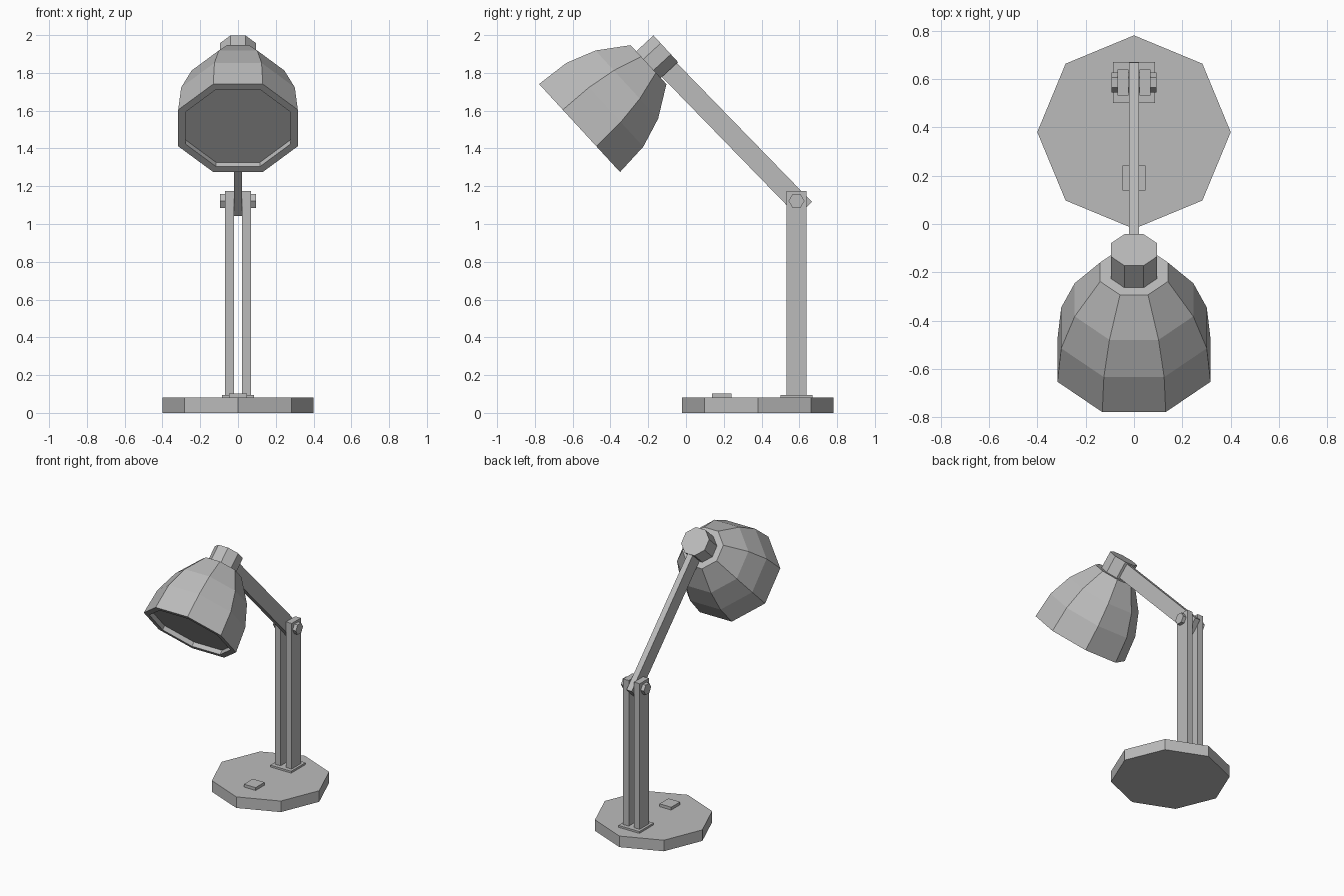
import bpy, bmesh
from math import pi, cos, sin, radians
from mathutils import Matrix, Vector

old = bpy.data.objects.get("Cube")
if old:
    bpy.data.objects.remove(old, do_unlink=True)

GREY = 0.5
grey = bpy.data.materials.new("plain_grey")
grey.use_nodes = True
grey.diffuse_color = (GREY, GREY, GREY, 1)
grey.node_tree.nodes["Principled BSDF"].inputs["Base Color"].default_value = (GREY, GREY, GREY, 1)


def finish(name, bm, matrix=Matrix()):
    bmesh.ops.recalc_face_normals(bm, faces=bm.faces)
    mesh = bpy.data.meshes.new(name)
    bm.to_mesh(mesh)
    bm.free()
    mesh.materials.append(grey)
    obj = bpy.data.objects.new(name, mesh)
    obj.matrix_world = matrix
    bpy.context.collection.objects.link(obj)
    return obj


def box(name, size, centre, tilt=0):
    bm = bmesh.new()
    bmesh.ops.create_cube(bm, size=1)
    bmesh.ops.scale(bm, vec=size, verts=bm.verts)
    return finish(name, bm, Matrix.Translation(centre) @ Matrix.Rotation(tilt, 4, 'X'))


def lathe(name, profile, sides, matrix, phase=0):
    """Closed faceted solid from (radius, height) rings, capped at both ends."""
    bm = bmesh.new()
    rings = [[bm.verts.new((r * cos(phase + 2 * pi * i / sides),
                            r * sin(phase + 2 * pi * i / sides), h))
              for i in range(sides)] for r, h in profile]
    for a, b in zip(rings, rings[1:]):
        for i in range(sides):
            j = (i + 1) % sides
            bm.faces.new((a[i], a[j], b[j], b[i]))
    bm.faces.new(rings[0])
    bm.faces.new(rings[-1])
    return finish(name, bm, matrix)


# Base with mounting plate and switch
BASE_TOP = 0.082
lathe("base", [(0.4, 0), (0.4, BASE_TOP)], 8, Matrix.Translation((0, 0.38, 0)))
POST_Y = 0.585
box("mounting_plate", (0.172, 0.168, 0.03), (0, POST_Y, 0.081))
box("switch", (0.096, 0.104, 0.03), (0, 0.19, 0.088))

# Twin posts and the hinge bolt heads
HINGE_Z = 1.122
for side, label in ((1, "left"), (-1, "right")):
    box(label + "_post", (0.046, 0.108, 1.09), (side * 0.045, POST_Y, 0.63))
    turn = Matrix.Rotation(side * pi / 2, 4, 'Y')
    lathe(label + "_hinge_bolt", [(0.042, 0.015), (0.042, 0.094)], 6,
          Matrix.Translation((0, POST_Y, HINGE_Z)) @ turn, pi / 2)

# Slanted arm, running from the hinge into the lamp neck
lower = Vector((0, 0.628, 1.079))
along = Vector((0, -0.697, 0.717))
length = 1.10
tilt = -radians(45.8)
box("arm", (0.042, length, 0.108), lower + along * length / 2, tilt)

# Lamp head: local z runs from the open rim up to the neck
head = Matrix.Translation((0, -0.5635, 1.508)) @ Matrix.Rotation(-radians(47.4), 4, 'X')
FLAT = 1 / cos(pi / 8)      # flat-to-flat radius to corner radius


def octagon(name, profile):
    lathe(name, [(r * FLAT, h) for r, h in profile], 8, head, pi / 8)


# Shade with a flat rim and a shallow recessed underside
octagon("shade", [(0.278, 0.033), (0.278, 0), (0.3165, 0), (0.301, 0.182),
                  (0.245, 0.34), (0.14, 0.496)])
octagon("neck", [(0.096, 0.48), (0.096, 0.62)])
